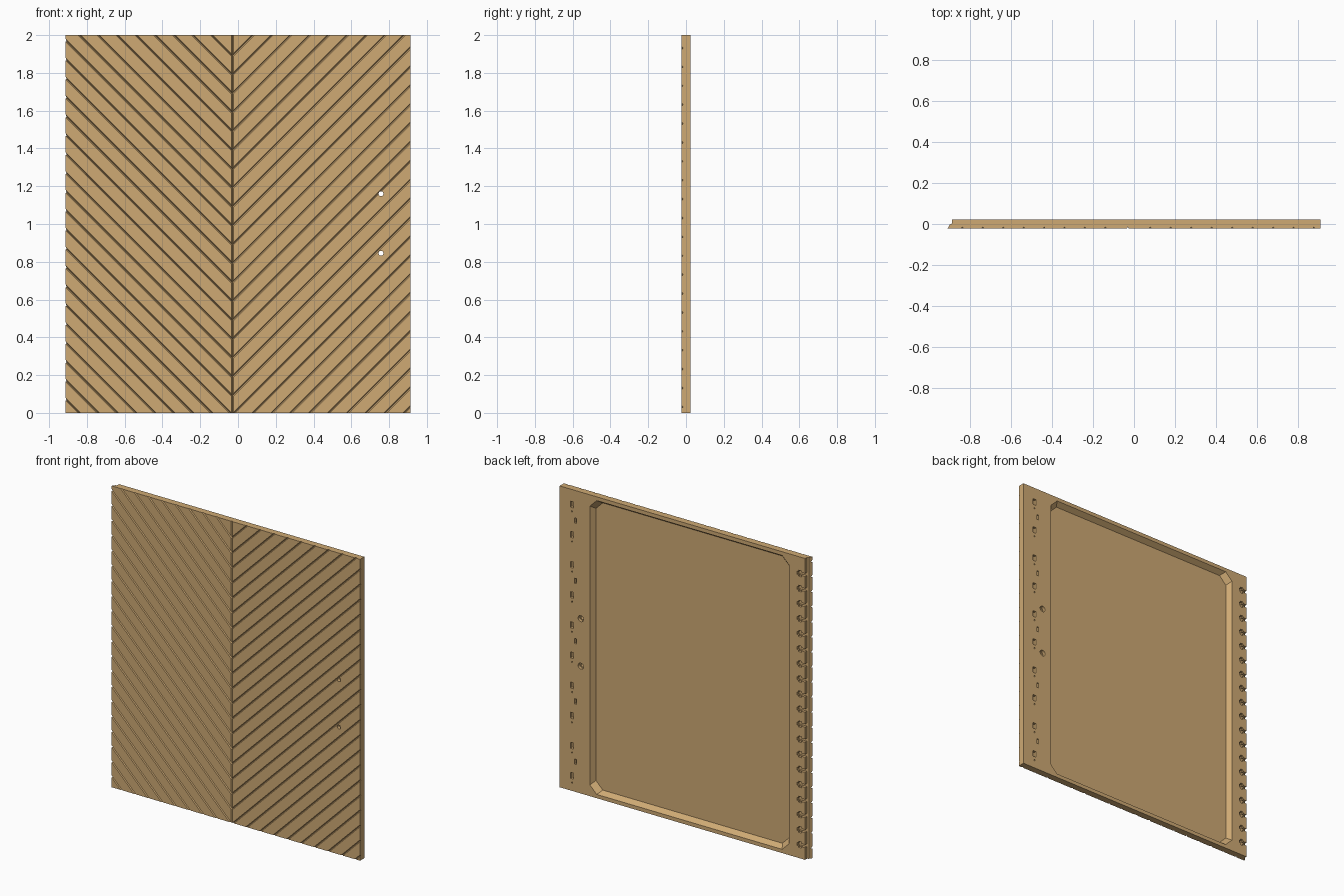
import bpy, bmesh, math
from mathutils import Vector

cube = bpy.data.objects.get("Cube")
if cube:
    bpy.data.objects.remove(cube, do_unlink=True)

F, B = -0.0225, 0.0225          # front and back planes
SEAM, HINGE_X = -0.03, 0.757

wood = bpy.data.materials.new("tan wood")
wood.use_nodes = True
tan = (0.62, 0.40, 0.175, 1)
wood.diffuse_color = tan
wood.node_tree.nodes["Principled BSDF"].inputs["Base Color"].default_value = tan


def loft(bm, loop_a, loop_b):
    """Closed solid between two matching loops."""
    a = [bm.verts.new(p) for p in loop_a]
    b = [bm.verts.new(p) for p in loop_b]
    bm.faces.new(a)
    bm.faces.new(b[::-1])
    for i in range(len(a)):
        j = (i + 1) % len(a)
        bm.faces.new((a[j], a[i], b[i], b[j]))


def make(name, solids):
    bm = bmesh.new()
    for a, b in solids:
        loft(bm, a, b)
    bmesh.ops.recalc_face_normals(bm, faces=bm.faces)
    mesh = bpy.data.meshes.new(name)
    bm.to_mesh(mesh)
    bm.free()
    mesh.materials.append(wood)
    obj = bpy.data.objects.new(name, mesh)
    bpy.context.collection.objects.link(obj)
    return obj


def box(x0, x1, z0, z1, y0, y1=0.04):
    rect = [(x0, z0), (x1, z0), (x1, z1), (x0, z1)]
    return [(x, y0, z) for x, z in rect], [(x, y1, z) for x, z in rect]


def slot(x, z, w, h, depth):
    return box(x - w / 2, x + w / 2, z - h / 2, z + h / 2, B - depth)


def cylinder(x, z, r, y0, y1, n=24):
    ring = [(x + r * math.cos(math.tau * i / n), z + r * math.sin(math.tau * i / n))
            for i in range(n)]
    return [(u, y0, v) for u, v in ring], [(u, y1, v) for u, v in ring]


def groove(p, q, half=0.005, depth=0.008):
    """V cutter along the front face from p to q (x, z)."""
    start, end = Vector((p[0], F, p[1])), Vector((q[0], F, q[1]))
    out = Vector((0, -1, 0))
    side = (end - start).normalized().cross(out) * half
    section = [side, side + out * 0.01, -side + out * 0.01, -side, -out * depth]
    return [start + s for s in section], [end + s for s in section]


def octagon(x0, x1, z0, z1, c, y):
    return [(x, y, z) for x, z in (
        (x0 + c, z0), (x1 - c, z0), (x1, z0 + c), (x1, z1 - c),
        (x1 - c, z1), (x0 + c, z1), (x0, z1 - c), (x0, z0 + c))]


def pocket():
    """Tapered recess, drafted from the floor to just past the back face."""
    depth, draft, over = 0.033, 0.66, 0.01

    def at(y):
        s = (B - y) * draft
        return octagon(-0.772 + s, 0.69 - s, 0.025 + s, 1.975 - s, 0.05, y)
    return at(B - depth), at(B + over)


# Panel with a slanted lip along one side
section = [(-0.912, F), (0.912, F), (0.912, B), (-0.89, B), (-0.89, 0.002), (-0.9, -0.002)]
panel = make("door_panel", [([(x, y, 0) for x, y in section],
                             [(x, y, 2) for x, y in section])])

starts = [0.09 + 0.1 * k for k in range(-10, 19)]
rows = [0.09 + 0.1 * k for k in range(19)]
holes = (0.845, 1.16)
cutters = [
    # Chevron grooves on the front
    make("right_grooves", [groove((SEAM, z), (0.95, z + 0.95 - SEAM)) for z in starts]),
    make("left_grooves", [groove((SEAM, z), (-0.95, z + 0.95 + SEAM)) for z in starts]),
    make("seam_groove", [groove((SEAM, -0.1), (SEAM, 2.1))]),
    # Recess and fixing slots on the back
    make("back_pocket", [pocket()]),
    make("tall_slots", [slot(0.822, 0.1 + 0.2 * k, 0.024, 0.04, 0.02) for k in range(10)]),
    make("pin_slots", [slot(0.822, 0.055 + 0.2 * k, 0.006, 0.008, 0.01) for k in range(10)]),
    make("small_slots", [slot(0.797, 0.2 + 0.4 * k, 0.014, 0.034, 0.02) for k in range(5)]),
    # Comb of notches open to the lipped side
    make("comb_notches", [box(-0.93, -0.832, z - 0.01, z + 0.01, 0.004) for z in rows]),
    make("comb_pockets", [box(-0.862, -0.842, z - 0.02, z + 0.02, 0.006) for z in rows]),
    # Handle screw holes, wider at the back
    make("screw_holes", [cylinder(HINGE_X, z, 0.013, -0.05, 0.05) for z in holes]),
    make("counterbores", [cylinder(HINGE_X, z, 0.02, 0.002, 0.05) for z in holes]),
]

bpy.context.view_layer.objects.active = panel
for cutter in cutters:
    cutter.hide_render = True
    mod = panel.modifiers.new(cutter.name, "BOOLEAN")
    mod.operation = "DIFFERENCE"
    mod.solver = "EXACT"
    mod.object = cutter
    bpy.ops.object.modifier_apply(modifier=mod.name)
    bpy.data.objects.remove(cutter, do_unlink=True)
